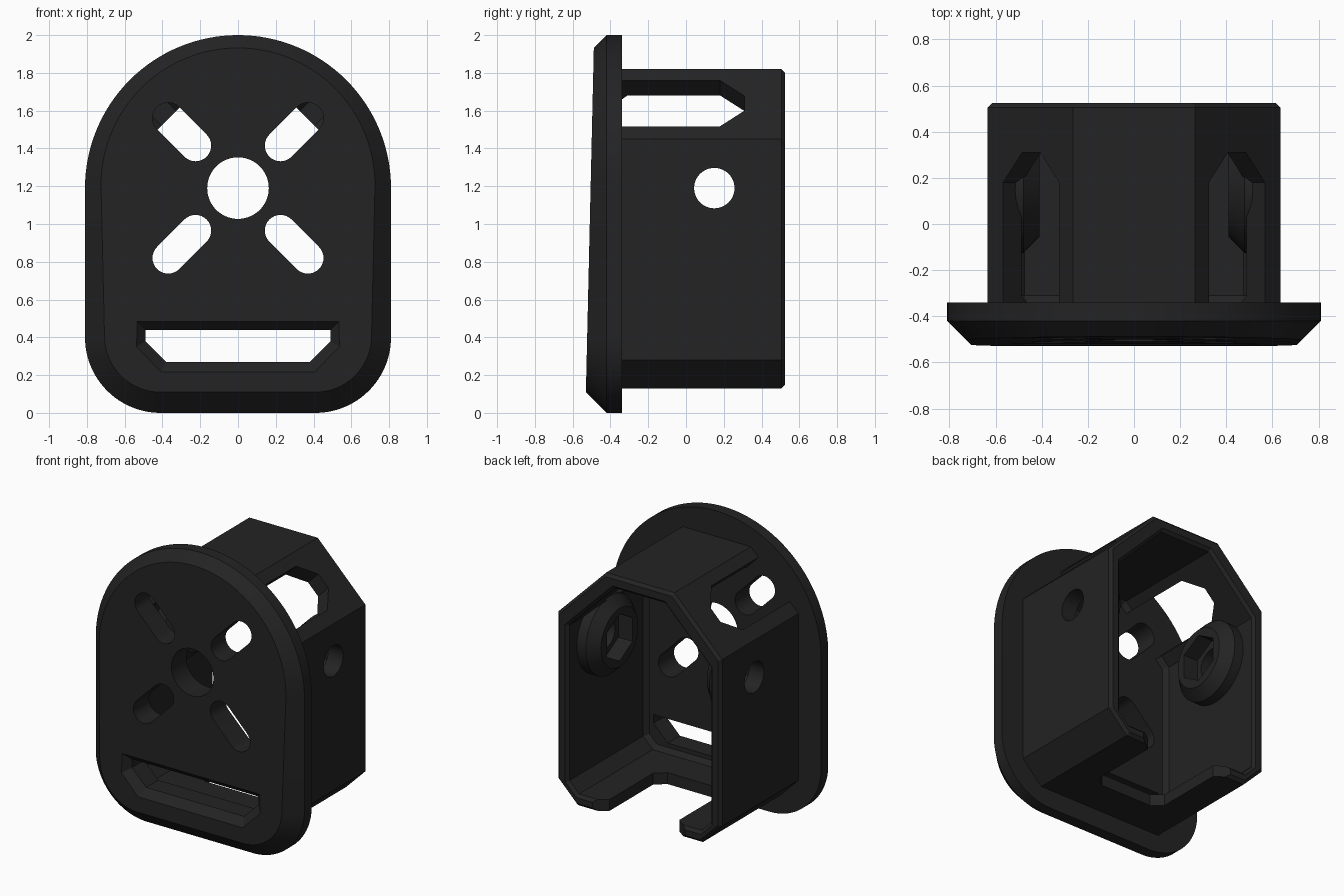
import bpy, bmesh, math

if "Cube" in bpy.data.objects:
    bpy.data.objects.remove(bpy.data.objects["Cube"])

black = bpy.data.materials.new("matte_black")
black.diffuse_color = (0.017, 0.017, 0.017, 1)
black.use_nodes = True
black.node_tree.nodes["Principled BSDF"].inputs["Base Color"].default_value = black.diffuse_color


def loft(name, loops):
    """Closed solid through equal-length loops of 3D points."""
    bm = bmesh.new()
    rings = [[bm.verts.new(p) for p in loop] for loop in loops]
    n = len(rings[0])
    for a, b in zip(rings, rings[1:]):
        for i in range(n):
            j = (i + 1) % n
            bm.faces.new((a[i], a[j], b[j], b[i]))
    bm.faces.new(rings[0])
    bm.faces.new(rings[-1])
    bmesh.ops.recalc_face_normals(bm, faces=bm.faces)
    me = bpy.data.meshes.new(name)
    bm.to_mesh(me)
    bm.free()
    me.materials.append(black)
    ob = bpy.data.objects.new(name, me)
    bpy.context.collection.objects.link(ob)
    return ob


def at_y(prof, y):
    return [(x, y, z) for x, z in prof]


def prism_y(name, prof, y0, y1):
    return loft(name, [at_y(prof, y0), at_y(prof, y1)])


def circle(r, n, cu=0, cv=0, start=0):
    return [(cu + r * math.cos(start + 2 * math.pi * i / n),
             cv + r * math.sin(start + 2 * math.pi * i / n)) for i in range(n)]


def cut(ob, cutter):
    m = ob.modifiers.new("cut", 'BOOLEAN')
    m.operation, m.solver, m.object = 'DIFFERENCE', 'EXACT', cutter
    bpy.context.view_layer.objects.active = ob
    bpy.ops.object.modifier_apply(modifier=m.name)
    bpy.data.objects.remove(cutter, do_unlink=True)


# --- face plate: arched outline, front chamfer deeper toward the bottom
outline = []
for cx, cz, r, a0, a1, n in ((0, 1.19, .81, 0, 180, 64),
                             (-.41, .4, .4, 180, 270, 24),
                             (.41, .4, .4, 270, 360, 24)):
    for i in range(n + 1):
        a = math.radians(a0 + (a1 - a0) * i / n)
        outline.append((cx + r * math.cos(a), cz + r * math.sin(a), math.cos(a), math.sin(a)))
front = []
for x, z, nx, nz in outline:
    d = (.1125 - .023 * z) / (1 - .023 * nz)
    front.append((x - nx * d, -.42 - d, z - nz * d))
flat = [(p[0], p[1]) for p in outline]
plate = loft("face_plate", [at_y(flat, -.34), at_y(flat, -.42), front])

# centre hole and four diagonal slots
cut(plate, prism_y("hole", circle(.163, 64, 0, 1.19), -.7, -.2))
for k in range(4):
    t = math.pi / 4 + k * math.pi / 2
    prof = []
    for dist, base in ((.523, -90), (.318, 90)):
        for i in range(17):
            a = t + math.radians(base + 180 * i / 16)
            prof.append((dist * math.cos(t) + .083 * math.cos(a),
                         1.19 + dist * math.sin(t) + .083 * math.sin(a)))
    cut(plate, prism_y("slot", prof, -.7, -.2))

# lower window with flared front edge
win = [(-.49, .44), (-.49, .38), (-.38, .27), (.38, .27), (.49, .38), (.49, .44)]
flare = [(-.585, .535), (-.585, .32), (-.432, .17), (.432, .17), (.585, .32), (.585, .535)]
cut(plate, loft("window", [at_y(flare, -.575), at_y(win, -.475), at_y(win, -.2)]))


# --- housing: chamfered shell open at the back
def shell(hw, top, bot, side_top, top_hw, side_bot, bot_hw):
    return [(hw, side_bot), (hw, side_top), (top_hw, top), (-top_hw, top),
            (-hw, side_top), (-hw, side_bot), (-bot_hw, bot), (bot_hw, bot)]


def inner(g):
    """Cavity profile shrunk by g."""
    hw, top, bot, slope, low = .55 - g, 1.73 - g, .21 + g, 1.925 - 1.414 * g, .265 - 1.414 * g
    return shell(hw, top, bot, slope - hw, slope - top, hw - low, bot + low)


outer = shell(.635, 1.82, .13, 1.45, .265, .28, .485)
rim = shell(.615, 1.80, .15, 1.442, .257, .288, .477)
housing = loft("housing", [at_y(outer, -.34), at_y(outer, .505), at_y(rim, .525)])
cut(housing, loft("cavity", [at_y(inner(.03), -.36), at_y(inner(.03), -.34), at_y(inner(0), -.31),
                             at_y(inner(0), .505), at_y(inner(-.04), .545)]))

# floor notch open to the back
notch = [(-.36, .6), (-.36, .525), (-.27, .46), (-.27, -.02), (-.2, -.08),
         (.2, -.08), (.27, -.02), (.27, .46), (.36, .525), (.36, .6)]
cut(housing, loft("notch", [[(x, y, z) for x, y in notch] for z in (0, .26)]))

# pointed openings through the sloped roof sides
point = [(-.4, -.172), (.18, -.172), (.31, -.055), (.31, .055), (.18, .172), (-.4, .172)]
h = math.sqrt(.5)
for s in (1, -1):
    loops = []
    for depth in (-.2, .1):
        loops.append([(s * (.447 + (depth - v) * h), y, 1.64 + (depth + v) * h) for y, v in point])
    cut(housing, loft("opening", loops))


def along_x(x, prof):
    return [(x, y, z) for y, z in prof]


# side bolt hole
bolt = circle(.107, 48, .15, 1.19)
cut(housing, loft("bolt_hole", [along_x(-.9, bolt), along_x(.9, bolt)]))

# --- nut bosses inside both walls, with hexagonal pockets
parts = [plate, housing]
for s, side in ((1, "right"), (-1, "left")):
    big, small = circle(.275, 64, .15, 1.19), circle(.205, 64, .15, 1.19)
    boss = loft(side + "_nut_boss", [along_x(s * .57, big), along_x(s * .48, big), along_x(s * .41, small)])
    hexagon = circle(.165, 6, .15, 1.19, math.pi / 2)
    cut(boss, loft("pocket", [along_x(s * .3, hexagon), along_x(s * .52, hexagon)]))
    cut(boss, loft("bore", [along_x(s * .3, bolt), along_x(s * .8, bolt)]))
    parts.append(boss)

# smooth curves, sharp edges
for ob in parts:
    bpy.ops.object.select_all(action='DESELECT')
    ob.select_set(True)
    bpy.context.view_layer.objects.active = ob
    bpy.ops.object.shade_smooth_by_angle(angle=math.radians(20))
